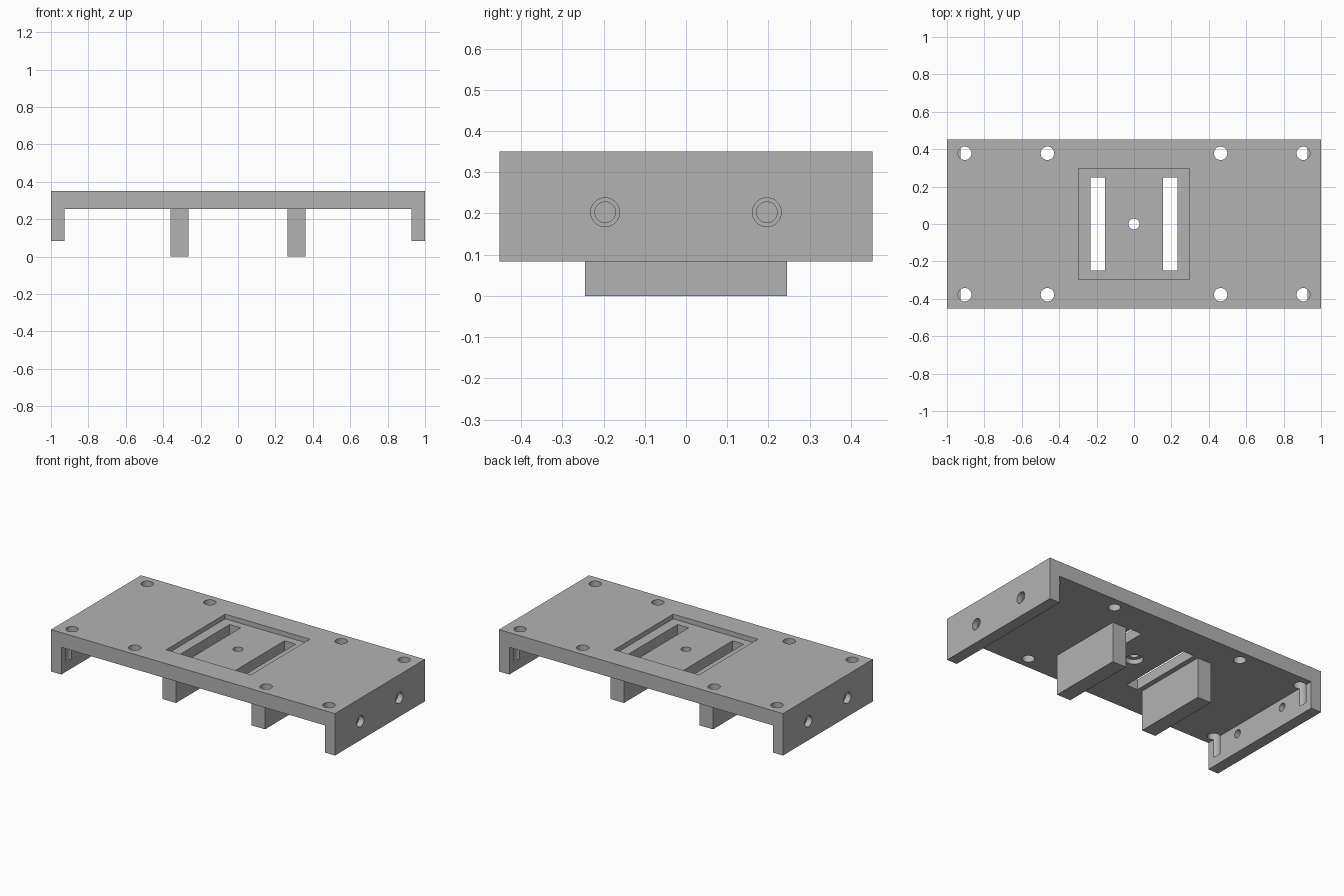
import bpy, bmesh, math
from mathutils import Matrix, Vector

cube = bpy.data.objects.get("Cube")
if cube:
    bpy.data.objects.remove(cube, do_unlink=True)

GREY = (0.45, 0.45, 0.45, 1)
mat = bpy.data.materials.new("plain grey")
mat.use_nodes = True
mat.diffuse_color = GREY
mat.node_tree.nodes["Principled BSDF"].inputs["Base Color"].default_value = GREY

HALF_Y, TOP, UNDER, FLANGE_Z, INNER = 0.4525, 0.35, 0.256, 0.083, 0.928


def finish(name, bm):
    bmesh.ops.recalc_face_normals(bm, faces=bm.faces)
    mesh = bpy.data.meshes.new(name)
    bm.to_mesh(mesh)
    bm.free()
    mesh.materials.append(mat)
    obj = bpy.data.objects.new(name, mesh)
    bpy.context.scene.collection.objects.link(obj)
    return obj


def box(name, low, high):
    low, high = Vector(low), Vector(high)
    bm = bmesh.new()
    bmesh.ops.create_cube(bm, size=1, matrix=Matrix.Translation((low + high) / 2)
                          @ Matrix.Diagonal((high - low).to_4d()))
    return finish(name, bm)


def rod(name, start, end, radius):
    start, end = Vector(start), Vector(end)
    axis = end - start
    turn = Vector((0, 0, 1)).rotation_difference(axis).to_matrix().to_4x4()
    bm = bmesh.new()
    bmesh.ops.create_cone(bm, cap_ends=True, segments=32, radius1=radius,
                          radius2=radius, depth=axis.length,
                          matrix=Matrix.Translation((start + end) / 2) @ turn)
    return finish(name, bm)


# Channel-shaped plate: a flat deck with a flange down each end
bm = bmesh.new()
profile = [(-1, FLANGE_Z), (-INNER, FLANGE_Z), (-INNER, UNDER), (INNER, UNDER),
           (INNER, FLANGE_Z), (1, FLANGE_Z), (1, TOP), (-1, TOP)]
face = bm.faces.new([bm.verts.new((x, -HALF_Y, z)) for x, z in profile])
swept = bmesh.ops.extrude_face_region(bm, geom=[face])["geom"]
bmesh.ops.translate(bm, vec=(0, 2 * HALF_Y, 0),
                    verts=[v for v in swept if isinstance(v, bmesh.types.BMVert)])
plate = finish("mounting_plate", bm)

# Recess, centre hole and its counterbore from below
floor = TOP - 0.03
cutters = [
    box("recess_cutter", (-0.298, -0.297, floor), (0.298, 0.297, 0.5)),
    rod("centre_hole_cutter", (0, 0, 0.1), (0, 0, 0.5), 0.029),
    rod("counterbore_cutter", (0, 0, 0.1), (0, 0, UNDER + 0.03), 0.052),
]
for s in (-1, 1):
    # Long slots beside the ribs
    x1, x2 = sorted((s * 0.154, s * 0.233))
    cutters.append(box("slot_cutter", (x1, -0.248, 0.1), (x2, 0.248, 0.5)))
    for t in (-1, 1):
        # Deck holes; the outer ones run on into the flange as blind grooves
        for x, bottom in ((0.905, 0.14), (0.463, 0.1)):
            cutters.append(rod("deck_hole_cutter", (s * x, t * 0.378, bottom),
                               (s * x, t * 0.378, 0.5), 0.036))
        # Stepped holes through the flanges
        y, z = t * 0.196, 0.203
        cutters.append(rod("flange_hole_cutter", (s * 0.85, y, z), (s * 1.1, y, z), 0.025))
        cutters.append(rod("flange_step_cutter", (s * 0.965, y, z), (s * 1.1, y, z), 0.035))

bpy.context.view_layer.objects.active = plate
for cutter in cutters:
    cutter.hide_render = True
    mod = plate.modifiers.new("cut", "BOOLEAN")
    mod.operation = "DIFFERENCE"
    mod.solver = "EXACT"
    mod.object = cutter
    bpy.ops.object.modifier_apply(modifier=mod.name)
    bpy.data.objects.remove(cutter, do_unlink=True)

# Smooth hole walls, sharp edges elsewhere
bpy.ops.object.select_all(action="DESELECT")
plate.select_set(True)
bpy.ops.object.shade_smooth_by_angle(angle=math.radians(30))

# Ribs hanging under the deck
for name, s in (("left_rib", 1), ("right_rib", -1)):
    x1, x2 = sorted((s * 0.265, s * 0.362))
    box(name, (x1, -0.245, 0), (x2, 0.245, UNDER))
